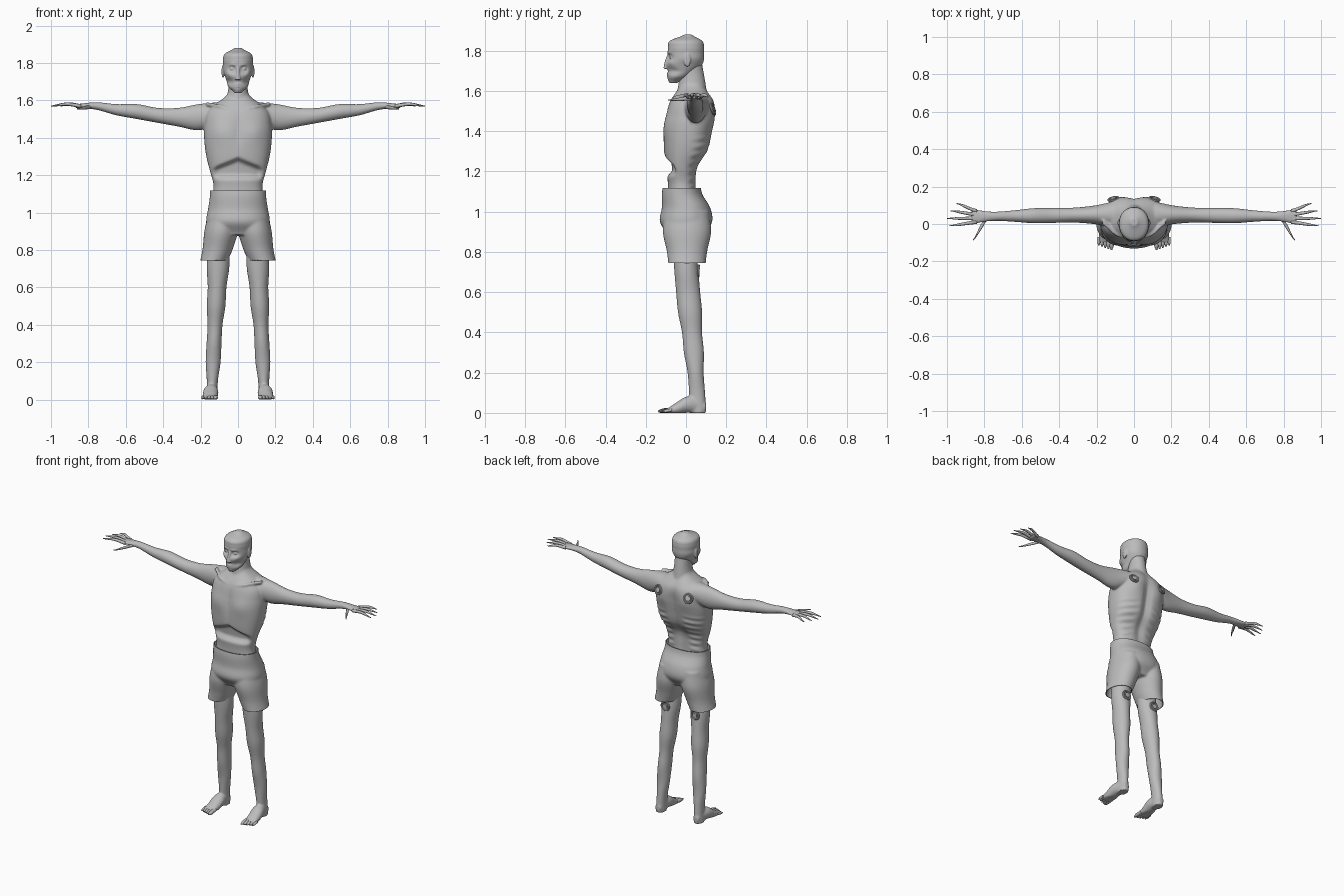
import bpy, bmesh
from math import cos, sin, pi, exp, copysign, radians
from mathutils import Matrix

if "Cube" in bpy.data.objects:
    bpy.data.objects.remove(bpy.data.objects["Cube"])

grey = bpy.data.materials.new("plain grey")
grey.use_nodes = True
grey.diffuse_color = (0.5, 0.5, 0.5, 1)
grey.node_tree.nodes["Principled BSDF"].inputs["Base Color"].default_value = grey.diffuse_color

SIDES = {"left": 1, "right": -1}


def sample(values, t):
    """Smooth value at t (from zero to one) through evenly spaced control values."""
    if not isinstance(values, list):
        return values
    last = len(values) - 1
    i = min(int(t * last), last - 1)
    f = t * last - i
    p, q, r, s = (values[min(max(i + k, 0), last)] for k in (-1, 0, 1, 2))
    return q + f / 2 * (r - p + f * (2 * p - 5 * q + 4 * r - s + f * (3 * q - p - 3 * r + s)))


def loft(bm, axis, start, end, u, v, wide, deep, side=1, sides=32, rows=32, power=2, relief=None):
    """Closed tube along an axis: centre (u, v) and half sizes (wide, deep) vary from start to end."""
    rings = []
    for row in range(rows + 1):
        t = row / rows
        along = start + (end - start) * t
        cu, cv, ru, rv = (sample(values, t) for values in (u, v, wide, deep))
        ring = []
        for k in range(sides):
            c, s = cos(2 * pi * k / sides), sin(2 * pi * k / sides)
            pu = cu + ru * copysign(abs(c) ** (2 / power), c)
            pv = cv + rv * copysign(abs(s) ** (2 / power), s)
            x, y, z = {"x": (along, pu, pv), "y": (pu, along, pv), "z": (pu, pv, along)}[axis]
            if relief:
                y += relief(abs(x), y, z)
            ring.append(bm.verts.new((x * side, y, max(z, 0))))
        rings.append(ring)
    faces = [bm.faces.new(rings[0]), bm.faces.new(rings[-1])]
    for low, high in zip(rings, rings[1:]):
        for k in range(sides):
            faces.append(bm.faces.new((low[k - 1], low[k], high[k], high[k - 1])))
    bmesh.ops.recalc_face_normals(bm, faces=faces)


def ball(bm, centre, size):
    place = Matrix.Translation(centre) @ Matrix.Diagonal((*size, 1))
    bmesh.ops.create_uvsphere(bm, u_segments=24, v_segments=16, radius=1, matrix=place)


def make(name, bm, voxel=0, soften=4):
    """Turn a bmesh into an object, optionally fusing its pieces into one skin."""
    mesh = bpy.data.meshes.new(name)
    bm.to_mesh(mesh)
    bm.free()
    mesh.materials.append(grey)
    for polygon in mesh.polygons:
        polygon.use_smooth = True
    ob = bpy.data.objects.new(name, mesh)
    bpy.context.collection.objects.link(ob)
    if voxel:
        fuse = ob.modifiers.new("fuse", "REMESH")
        fuse.mode, fuse.voxel_size, fuse.use_smooth_shade = "VOXEL", voxel, True
        smooth = ob.modifiers.new("soften", "SMOOTH")
        smooth.factor, smooth.iterations = 0.5, soften
    return ob


def bump(across, up, size, stretch=1):
    return exp(-(across / size) ** 2 - (up / size / stretch) ** 2)


def ramp(t):
    t = min(max(t, 0), 1)
    return t * t * (3 - 2 * t)


def torso_relief(x, y, z):
    if y < 0:
        # hollow belly under the rib arch, flat chest muscles, breastbone groove
        arch = 1.3 - 0.4 * x
        belly = ramp((arch - z) / 0.03) * ramp((z - 1.17) / 0.04) * ramp((0.15 - x) / 0.05)
        return 0.03 * belly - 0.01 * bump(x - 0.09, z - 1.43, 0.06) + 0.006 * bump(x, z - 1.44, 0.02, 5)
    # spine groove, shoulder blades and ribs, fading in away from the flanks
    ribs = sin(z * 150 + x * 25) * ramp((x - 0.04) / 0.05) * ramp((1.4 - z) / 0.05)
    back = 0.004 * ribs + 0.01 * bump(x - 0.09, z - 1.47, 0.05) - 0.02 * bump(x, z - 1.35, 0.03, 7)
    return back * ramp(y / 0.04)


def face_relief(x, y, z):
    socket = 0.016 * bump(x - 0.032, z - 1.768, 0.015)
    hollow = 0.012 * bump(x - 0.048, z - 1.7, 0.017)
    cheekbone = 0.007 * bump(x - 0.054, z - 1.742, 0.014)
    brow = 0.006 * bump(x - 0.028, z - 1.79, 0.02, 0.4)
    chin = 0.005 * bump(x, z - 1.655, 0.015)
    return (socket + hollow - cheekbone - brow - chin) * ramp(-y / 0.04)


# Body: torso, neck, collarbones, arms, legs and feet in one skin
bm = bmesh.new()
loft(bm, "z", 1.06, 1.63, u=0, v=[-.02, -.02, -.02, 0, .01, .02, .03, .03],
     wide=[.14, .13, .15, .17, .18, .18, .16, .06], deep=[.07, .07, .08, .11, .12, .12, .11, .06],
     sides=72, rows=80, power=2.4, relief=torso_relief)
loft(bm, "z", 1.56, 1.74, u=0, v=.03, wide=[.08, .06, .05, .05], deep=[.08, .07, .06, .05])
for side in SIDES.values():
    # collarbone
    loft(bm, "x", .02, .17, u=[-.065, -.05, .01], v=[1.55, 1.58], wide=.014, deep=.011, side=side)
    # arm and palm
    loft(bm, "x", .1, .87, u=[.05, .04], v=[1.53, 1.51, 1.51, 1.52, 1.54, 1.55, 1.57, 1.57],
         wide=[.07, .05, .04, .04, .04, .03, .025, .04], deep=[.06, .07, .05, .04, .04, .03, .02, .01],
         side=side, rows=60)
    # leg
    loft(bm, "z", .9, 0, u=[.1, .14], v=[-.01, .06], wide=[.07, .06, .06, .05, .05, .04, .04, .04, .03, .03],
         deep=[.07, .06, .06, .06, .06, .05, .05, .04, .04, .04], side=side, rows=70)
    # foot
    loft(bm, "y", .1, -.1, u=[.14, .15], v=[.03, .04, .04, .02, .01], wide=[.02, .03, .04, .04, .04],
         deep=[.02, .04, .04, .03, .01], side=side)
make("body", bm, voxel=0.006)

# Head with nose, lips, eyes and ears
bm = bmesh.new()
loft(bm, "z", 1.64, 1.88, u=0, v=[-.06, -.04, -.02, -.01, 0, 0, 0, 0, .01],
     wide=[.02, .05, .06, .07, .08, .08, .08, .07, .02], deep=[.02, .05, .07, .09, .09, .09, .09, .08, .02],
     sides=72, rows=80, power=2.1, relief=face_relief)
loft(bm, "z", 1.79, 1.71, u=0, v=[-.08, -.09, -.1], wide=[.01, .01, .015], deep=[.01, .015, .012])
for height in (1.675, 1.686):
    loft(bm, "x", -.025, .025, u=[-.08, -.09, -.08], v=height, wide=.006, deep=.005)
for side in SIDES.values():
    ball(bm, (side * .032, -.074, 1.768), (.011, .008, .008))
    ball(bm, (side * .08, .006, 1.755), (.008, .018, .035))
make("head", bm, voxel=0.004, soften=2)

for label, side in SIDES.items():
    # Spread fingers and thumb
    bm = bmesh.new()
    for i, tip in enumerate((.95, .98, 1, .99)):
        root, spread = .07 - .02 * i, .11 - .04 * i
        loft(bm, "x", .84, tip, u=[root, spread], v=[1.57, 1.58, 1.57], wide=[.01, .009, .007, .002],
             deep=[.01, .009, .007, .002], side=side, sides=12, rows=12)
    loft(bm, "x", .78, .86, u=[.04, -.02, -.085], v=[1.565, 1.555], wide=[.015, .015, .004],
         deep=[.01, .009, .003], side=side, sides=12, rows=12)
    make(label + "_fingers", bm)
    # Toes, shrinking towards the outer edge
    bm = bmesh.new()
    for i in range(5):
        x, r = .12 + .017 * i, .012 - .001 * i
        loft(bm, "y", -.07, -.14 + .006 * i, u=x, v=[.014, .008], wide=[r, r, r, r / 3],
             deep=[r, r, r, r / 3], side=side, sides=12, rows=12)
    make(label + "_toes", bm)

# Shorts: fused hips and legs, trimmed at waist and hems
bm = bmesh.new()
loft(bm, "z", 1.16, .88, u=0, v=[-.02, -.02, 0, 0, 0], wide=[.15, .15, .16, .17, .15],
     deep=[.09, .1, .12, .13, .09], sides=64, power=2.2)
for side in SIDES.values():
    loft(bm, "z", 1, .7, u=[.08, .09, .11, .14], v=0.005, wide=[.08, .09, .08, .07],
         deep=[.11, .12, .1, .09], side=side, sides=48)
source = make("shorts_source", bm, voxel=0.007, soften=5)
bpy.context.view_layer.update()
fused = source.evaluated_get(bpy.context.evaluated_depsgraph_get())
bm = bmesh.new()
bm.from_mesh(fused.to_mesh())
fused.to_mesh_clear()
bpy.data.objects.remove(source)
for height, up in ((1.118, 1), (.745, -1)):
    bmesh.ops.bisect_plane(bm, geom=bm.verts[:] + bm.edges[:] + bm.faces[:], plane_co=(0, 0, height),
                           plane_no=(0, 0, up), clear_outer=True)
cloth = make("shorts", bm).modifiers.new("cloth", "SOLIDIFY")
cloth.thickness, cloth.offset = 0.005, -1


def finish(name):
    ob = bpy.context.object
    ob.name = name
    ob.data.materials.append(grey)
    bpy.ops.object.shade_smooth_by_angle()


# Round ports on the shoulder blades and behind the thighs
for label, y, z, tilt, turn in (("back", .134, 1.51, 72, 14), ("thigh", .062, .705, 92, 0)):
    for name, side in SIDES.items():
        place = dict(location=(.11 * side, y, z), rotation=(radians(-tilt), 0, radians(-turn * side)))
        bpy.ops.mesh.primitive_torus_add(major_radius=.027, minor_radius=.006, major_segments=32,
                                         minor_segments=10, **place)
        finish(f"{name}_{label}_ring")
        bpy.ops.mesh.primitive_cylinder_add(vertices=32, radius=.016, depth=.012, **place)
        finish(f"{name}_{label}_plug")
